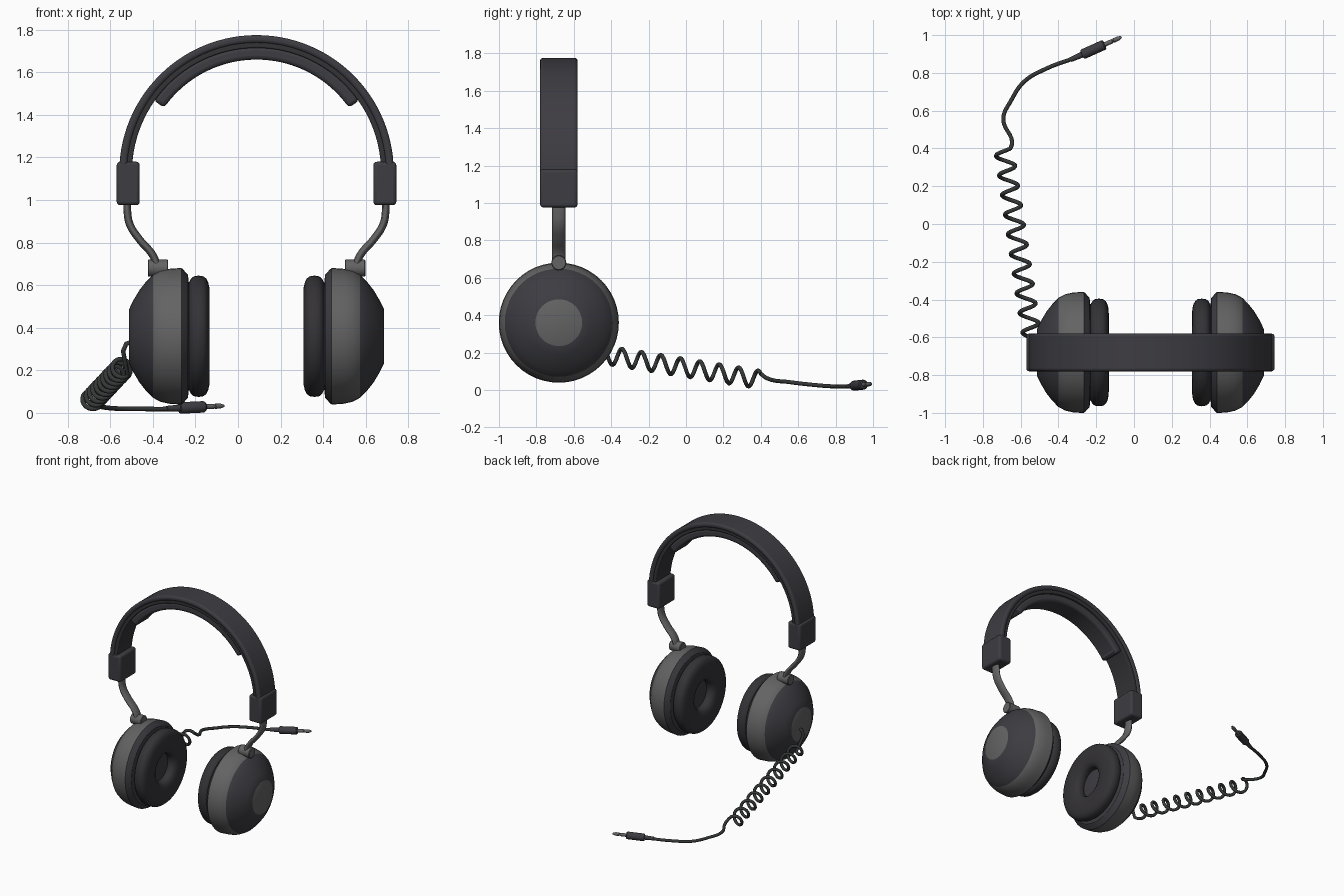
import bpy, bmesh, math
from mathutils import Vector

if "Cube" in bpy.data.objects:
    bpy.data.objects.remove(bpy.data.objects["Cube"])

CX, CY = 0.087, -0.68      # centre of the headset
CUP_Z, ARC_Z = 0.36, 1.13  # ear cup axis and headband arc centre


def material(name, rgb):
    m = bpy.data.materials.new(name)
    m.diffuse_color = (*rgb, 1)
    m.use_nodes = True
    m.node_tree.nodes["Principled BSDF"].inputs["Base Color"].default_value = m.diffuse_color
    return m


DARK = material("dark_plastic", (0.047, 0.045, 0.054))
GREY = material("grey_metal", (0.125, 0.125, 0.125))
PAD = material("cushion_black", (0.034, 0.032, 0.037))
CABLE = material("cable_black", (0.036, 0.038, 0.038))


def finish(name, bm, mats, angle=35, bevel=0):
    bmesh.ops.recalc_face_normals(bm, faces=bm.faces)
    me = bpy.data.meshes.new(name)
    bm.to_mesh(me)
    bm.free()
    ob = bpy.data.objects.new(name, me)
    bpy.context.collection.objects.link(ob)
    for m in mats:
        me.materials.append(m)
    bpy.ops.object.select_all(action='DESELECT')
    ob.select_set(True)
    bpy.context.view_layer.objects.active = ob
    bpy.ops.object.shade_smooth_by_angle(angle=math.radians(angle))
    if bevel:
        b = ob.modifiers.new("round", 'BEVEL')
        b.width, b.segments, b.limit_method = bevel, 3, 'ANGLE'
        b.angle_limit = math.radians(40)
    return ob


def lathe(name, profile, origin, axis, mats, rule=None, closed=False, n=48, angle=35):
    """Spin (distance along axis, radius) points around the axis."""
    bm = bmesh.new()
    axis = Vector(axis).normalized()
    side = axis.cross(Vector((0, 0, 1))).normalized()
    up = side.cross(axis)
    rings = []
    for d, r in profile:
        base = Vector(origin) + axis * d
        if r == 0:
            rings.append([bm.verts.new(base)] * n)
        else:
            rings.append([bm.verts.new(base + r * (side * math.cos(a) + up * math.sin(a)))
                          for a in (2 * math.pi * i / n for i in range(n))])
    pairs = list(zip(rings, rings[1:])) + ([(rings[-1], rings[0])] if closed else [])
    for k, (a, b) in enumerate(pairs):
        for i in range(n):
            j = (i + 1) % n
            quad = list(dict.fromkeys((a[i], a[j], b[j], b[i])))
            f = bm.faces.new(quad)
            f.material_index = rule(k) if rule else 0
    return finish(name, bm, mats, angle)


def arc_band(name, r0, r1, width, a0, a1, mat, bevel, n=56):
    """Rectangular strip bent along an arc over the head."""
    bm = bmesh.new()
    rings = []
    for i in range(n + 1):
        a = math.radians(a0 + (a1 - a0) * i / n)
        rings.append([bm.verts.new((CX + r * math.cos(a), CY + y, ARC_Z + r * math.sin(a)))
                      for r, y in ((r0, -width / 2), (r1, -width / 2),
                                   (r1, width / 2), (r0, width / 2))])
    for a, b in zip(rings, rings[1:]):
        for i in range(4):
            j = (i + 1) % 4
            bm.faces.new((a[i], a[j], b[j], b[i]))
    bm.faces.new(rings[0])
    bm.faces.new(rings[-1])
    return finish(name, bm, [mat], bevel=bevel)


def box(name, centre, size, mat, bevel):
    bm = bmesh.new()
    bmesh.ops.create_cube(bm, size=1)
    for v in bm.verts:
        v.co = Vector(centre) + Vector(c * s for c, s in zip(v.co, size))
    return finish(name, bm, [mat], bevel=bevel)


def tube(name, points, radius, mat, smooth_path=True, res=4):
    cu = bpy.data.curves.new(name, 'CURVE')
    cu.dimensions = '3D'
    cu.bevel_depth, cu.bevel_resolution = radius, 2
    cu.use_fill_caps = True
    if smooth_path:
        sp = cu.splines.new('BEZIER')
        sp.bezier_points.add(len(points) - 1)
        for p, co in zip(sp.bezier_points, points):
            p.co = co
            p.handle_left_type = p.handle_right_type = 'AUTO'
        sp.resolution_u = res
    else:
        sp = cu.splines.new('POLY')
        sp.points.add(len(points) - 1)
        for p, co in zip(sp.points, points):
            p.co = (*co, 1)
    sp.use_smooth = True
    cu.materials.append(mat)
    ob = bpy.data.objects.new(name, cu)
    bpy.context.collection.objects.link(ob)
    return ob


# Headband: outer shell, inner lining and head cushion
arc_band("headband_shell", 0.608, 0.645, 0.2, 0, 180, DARK, 0.014)
arc_band("headband_lining", 0.585, 0.612, 0.184, 0, 180, PAD, 0.006)
arc_band("headband_cushion", 0.53, 0.59, 0.16, 35, 145, DARK, 0.022)

# Ear cup profiles: distance from the middle plane, radius
shell = [(0.60, 0), (0.60, 0.125), (0.578, 0.17), (0.55, 0.217), (0.52, 0.255),
         (0.487, 0.289), (0.45, 0.308), (0.41, 0.317), (0.353, 0.321),
         (0.343, 0.312), (0.322, 0.288), (0.318, 0.25), (0.29, 0.15), (0.285, 0)]
cushion = [(0.272 + 0.052 * math.copysign(abs(math.cos(t)) ** 0.7, math.cos(t)),
            0.195 + 0.09 * math.copysign(abs(math.sin(t)) ** 0.8, math.sin(t)))
           for t in (2 * math.pi * i / 20 for i in range(20))]

for s, side in ((-1, "left"), (1, "right")):
    axis, hub = (s, 0, 0), (CX, CY, CUP_Z)
    lathe(side + "_ear_cup", shell, hub, axis, [DARK, GREY],
          rule=lambda k: 1 if k == 0 or 5 <= k <= 7 else 0)
    lathe(side + "_ear_cushion", cushion, hub, axis, [PAD], closed=True, angle=60)
    # Hinge barrel on top of the cup
    lathe(side + "_hinge", [(0.415, 0), (0.415, 0.036), (0.419, 0.04), (0.507, 0.04),
                            (0.511, 0.036), (0.511, 0)],
          (CX, CY, 0.68), axis, [GREY], n=24)
    # Flattened bent arm
    path = [(0.607, 1.0), (0.607, 0.95), (0.595, 0.885), (0.55, 0.815), (0.49, 0.745), (0.465, 0.69)]
    arm = tube(side + "_arm", [(CX + s * u, 0, z) for u, z in path], 0.018, GREY, res=8)
    arm.location.y, arm.scale.y = CY, 2.0
    # Size adjuster block
    box(side + "_slider", (CX + s * 0.603, CY, 1.078), (0.108, 0.2, 0.204), DARK, 0.016)

# Cable: lead out of the cup, coil, then loose tail
points = [(-0.49, -0.66, 0.335), (-0.525, -0.665, 0.325), (-0.54, -0.665, 0.29)]
steps = 190
for i in range(steps + 1):
    y = -0.61 + 1.01 * i / steps
    f = (y + 0.5) / 0.87
    t = 2 * math.pi * (y - 0.36) / 0.104
    points.append((-0.555 - 0.13 * f - 0.047 * math.cos(t), y,
                   0.198 - 0.138 * f + 0.047 * math.sin(t)))
tube("coiled_cable", points, 0.011, CABLE, smooth_path=False)
tail = [points[-1], (-0.645, 0.435, 0.062), (-0.692, 0.555, 0.042), (-0.65, 0.655, 0.03),
        (-0.58, 0.755, 0.021), (-0.47, 0.82, 0.019), (-0.3, 0.885, 0.02), (-0.25, 0.907, 0.026)]
tube("cable_tail", tail, 0.011, CABLE, res=6)

# Plug: strain relief, grip and metal tip
start, end = Vector((-0.335, 0.87, 0.02)), Vector((-0.066, 0.99, 0.033))
way, length = end - start, (end - start).length
lathe("plug_grip", [(0, 0), (0, 0.013), (0.065, 0.016), (0.067, 0.024), (0.073, 0.027),
                    (0.19, 0.027), (0.197, 0.022), (0.197, 0)], start, way, [DARK], n=20)
lathe("plug_tip", [(0.19, 0), (0.19, 0.012), (0.24, 0.012), (0.243, 0.009), (0.247, 0.009),
                   (0.25, 0.012), (0.275, 0.012), (length, 0.006), (length, 0)],
      start, way, [GREY], n=16)
